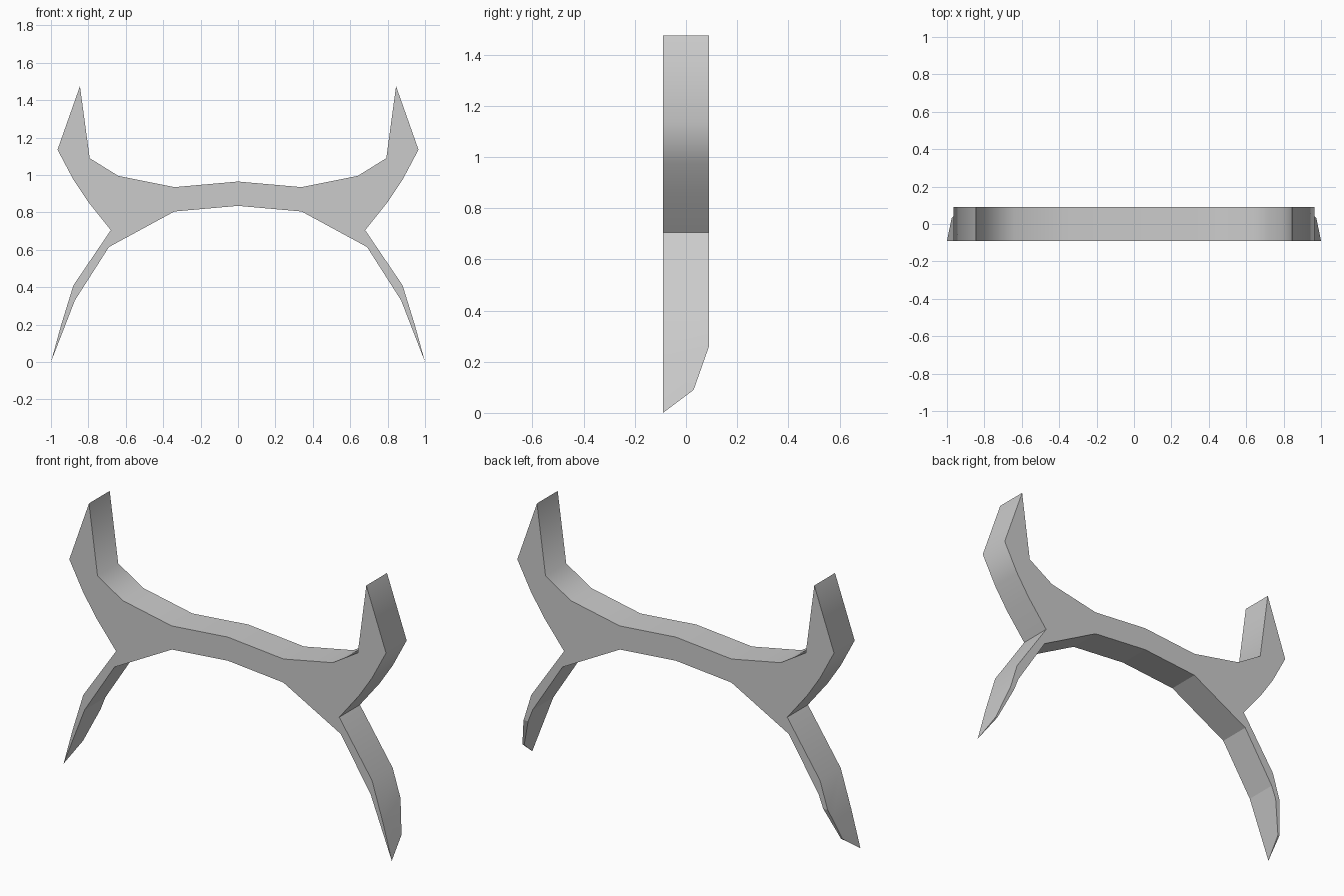
import bpy, bmesh, math
from mathutils import Vector

cube = bpy.data.objects.get("Cube")
if cube:
    bpy.data.objects.remove(cube, do_unlink=True)

# One plain grey
grey = bpy.data.materials.new("plain_grey")
grey.use_nodes = True
colour = (0.6, 0.6, 0.6, 1)
grey.diffuse_color = colour
bsdf = next(n for n in grey.node_tree.nodes if n.type == 'BSDF_PRINCIPLED')
bsdf.inputs["Base Color"].default_value = colour

# Half outline: bar top, horn, notch, leg, then back along the underside
HALF_DEPTH = 0.09
half = [(0, 0.965), (0.34, 0.935), (0.64, 0.995), (0.793, 1.09), (0.845, 1.475),
        (0.965, 1.135), (0.88, 0.975), (0.80, 0.855), (0.68, 0.705),
        (0.88, 0.41), (0.945, 0.20), (1.0, 0.0),
        (0.872, 0.33), (0.69, 0.615), (0.34, 0.805), (0, 0.835)]
outline = half + [(-x, z) for x, z in reversed(half) if x > 0]

# Extrude the outline through the depth
bm = bmesh.new()
front = bm.faces.new([bm.verts.new((x, -HALF_DEPTH, z)) for x, z in outline])
extruded = bmesh.ops.extrude_face_region(bm, geom=[front], use_keep_orig=True)
moved = [g for g in extruded["geom"] if isinstance(g, bmesh.types.BMVert)]
bmesh.ops.translate(bm, vec=(0, 2 * HALF_DEPTH, 0), verts=moved)
bmesh.ops.recalc_face_normals(bm, faces=bm.faces[:])

# Bevel the back of both feet with two slanted cuts
for point, normal in (((0, 0.09, 0.26), (0, 0.17, -0.06)),
                      ((0, 0.03, 0.09), (0, 0.09, -0.12))):
    bmesh.ops.bisect_plane(bm, geom=bm.verts[:] + bm.edges[:] + bm.faces[:],
                           dist=1e-5, plane_co=point,
                           plane_no=Vector(normal).normalized(), clear_outer=True)
    bmesh.ops.holes_fill(bm, edges=[e for e in bm.edges if e.is_boundary], sides=0)
bmesh.ops.recalc_face_normals(bm, faces=bm.faces[:])

mesh = bpy.data.meshes.new("horned_stand")
bm.to_mesh(mesh)
bm.free()
mesh.materials.append(grey)
stand = bpy.data.objects.new("horned_stand", mesh)
bpy.context.collection.objects.link(stand)

# Smooth outer curves, flat underside
bpy.ops.object.select_all(action='DESELECT')
stand.select_set(True)
bpy.context.view_layer.objects.active = stand
bpy.ops.object.shade_smooth_by_angle(angle=math.radians(55))
for face in mesh.polygons:
    if face.normal.z < -0.05 and face.normal.x * face.center.x < 0:
        face.use_smooth = False
